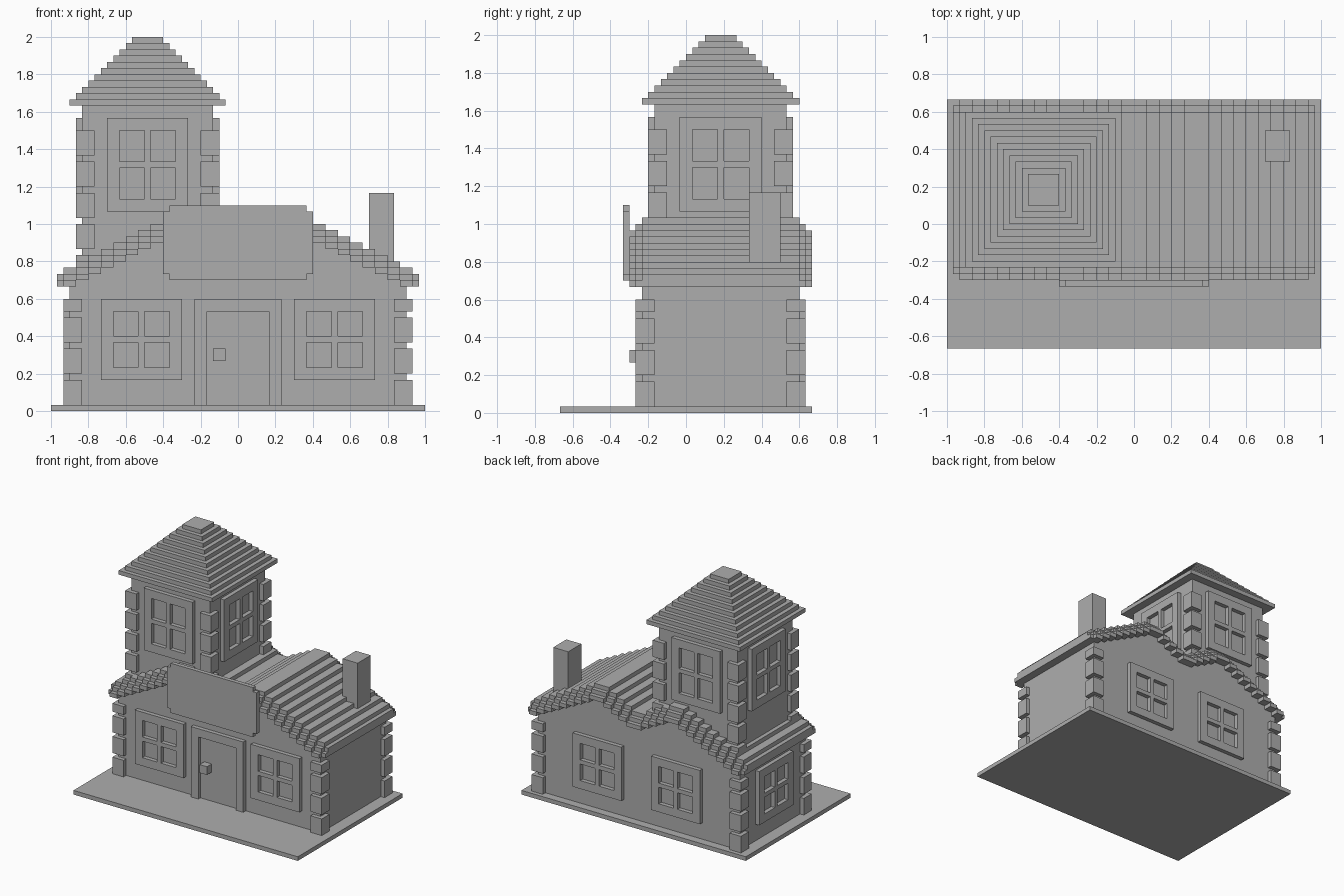
import bpy
import bmesh
from mathutils import Vector

U = 1 / 30  # one block of the modelling grid

cube = bpy.data.objects.get("Cube")
if cube:
    bpy.data.objects.remove(cube, do_unlink=True)

stone = bpy.data.materials.new("plain_grey")
stone.use_nodes = True
GREY = (0.42, 0.42, 0.42, 1)
stone.diffuse_color = GREY
stone.node_tree.nodes["Principled BSDF"].inputs["Base Color"].default_value = GREY


def finish(name, bm):
    bmesh.ops.recalc_face_normals(bm, faces=bm.faces)
    mesh = bpy.data.meshes.new(name)
    bm.to_mesh(mesh)
    bm.free()
    mesh.materials.append(stone)
    obj = bpy.data.objects.new(name, mesh)
    bpy.context.collection.objects.link(obj)
    return obj


def blocks(name, boxes):
    """Boxes given as (x0, x1, y0, y1, z0, z1) in grid units."""
    bm = bmesh.new()
    for x0, x1, y0, y1, z0, z1 in boxes:
        made = bmesh.ops.create_cube(bm, size=1)["verts"]
        size = Vector((x1 - x0, y1 - y0, z1 - z0)) * U
        mid = Vector((x0 + x1, y0 + y1, z0 + z1)) * U / 2
        for v in made:
            v.co = Vector(a * b for a, b in zip(v.co, size)) + mid
    return finish(name, bm)


def extrude_y(name, outline, y0, y1):
    """Extrude an outline in x and z from y0 to y1."""
    bm = bmesh.new()
    face = bm.faces.new([bm.verts.new((x * U, y0 * U, z * U)) for x, z in outline])
    out = bmesh.ops.extrude_face_region(bm, geom=[face])["geom"]
    for v in out:
        if isinstance(v, bmesh.types.BMVert):
            v.co.y = y1 * U
    return finish(name, bm)


def quoins(name, x0, x1, y0, y1, courses):
    """Stone blocks around the four corners."""
    boxes = []
    for z0, z1 in courses:
        for x in (x0, x1 - 3):
            for y in (y0, y1 - 3):
                boxes.append((x, x + 3, y, y + 3, z0, z1))
    return blocks(name, boxes)


def on_wall(side, wall, a0, a1, d0, d1, z0, z1):
    """Place a box on a wall; d is the distance out from it."""
    sign = -1 if side in ("front", "right") else 1
    lo, hi = sorted((wall + sign * d0, wall + sign * d1))
    if side in ("front", "back"):
        return (a0, a1, lo, hi, z0, z1)
    return (lo, hi, a0, a1, z0, z1)


def window(name, side, wall, a, z, height):
    """Raised frame with four recessed panes; a and z are its low corner."""
    width = 13
    cross = z + height // 2
    parts = [
        (a, a + 2, z, z + height),
        (a + width - 2, a + width, z, z + height),
        (a + 2, a + width - 2, z, z + 2),
        (a + 2, a + width - 2, z + height - 2, z + height),
        (a + 6, a + 7, z + 2, z + height - 2),
        (a + 2, a + 6, cross, cross + 1),
        (a + 7, a + width - 2, cross, cross + 1),
    ]
    blocks(name, [on_wall(side, wall, p, q, -0.3, 1, r, s) for p, q, r, s in parts])


# Ground slab and house body
blocks("ground_slab", [(-30, 30, -20, 20, 0, 1)])
blocks("house_walls", [(-27, 27, -7, 18, 1, 20)])
quoins("house_corner_stones", -28, 28, -8, 19, [(1, 5), (6, 10), (11, 15), (16, 18)])

# Door
blocks("door_frame", [(-7, -5, -8, -6.7, 1, 18), (5, 7, -8, -6.7, 1, 18),
                      (-5, 5, -8, -6.7, 16, 18)])
blocks("door_knob", [(-4, -2, -9, -7, 8, 10)])
blocks("door", [(-5, 5, -7.2, -6.8, 1, 16)])

# House windows
window("front_window_right", "front", -7, -22, 5, 13)
window("front_window_left", "front", -7, 9, 5, 13)
window("back_window_right", "back", 18, -17, 5, 13)
window("back_window_left", "back", 18, 4, 5, 13)
window("side_window", "right", -27, -1, 5, 13)


# Stepped twin-gable roof
def strips(reach):
    half = []
    for x in range(0, reach, 2):
        top = 31 - (x - 10) // 2 if x >= 10 else 31 - (8 - x) // 2
        half.append((x, min(x + 2, reach), top))
    return [(-b, -a, t) for a, b, t in reversed(half)] + half


def roof_layer(name, reach, drop, thick, y0, y1):
    """One slice of roof, lowered by drop; thick is None for a solid slice."""
    upper, lower = [], []
    for a, b, t in strips(reach):
        base = 20 if thick is None else max(20, t - thick)
        for pts, z in ((upper, t - drop), (lower, base)):
            if pts and pts[-1][1] == z:
                pts[-1] = (b, z)
            else:
                pts += [(a, z), (b, z)]
    extrude_y(name, upper + lower[::-1], y0, y1)


roof_layer("main_roof", 29, 0, None, -7, 18)
for place, wall, out in (("front", -7, -1), ("back", 18, 1)):
    roof_layer(place + "_roof_trim_inner", 29, 1, 3, wall, wall + out)
    roof_layer(place + "_roof_trim_outer", 28, 2, 3, wall + out, wall + 2 * out)

# Chimney
blocks("chimney", [(21, 25, 10, 15, 21, 35)])

# Blank sign board with notched corners
corner = [(12, 22), (12, 32), (11, 32), (11, 33)]
board = [(11, 21), (11, 22)] + corner
extrude_y("sign_board", board + [(-x, z) for x, z in reversed(board)], -10, -9)

# Tower
blocks("tower_walls", [(-25, -4, -5, 16, 20.5, 49)])
quoins("tower_corner_stones", -26, -3, -6, 17, [(z, z + 4) for z in range(21, 45, 5)])
window("tower_window_front", "front", -5, -21, 32, 15)
window("tower_window_back", "back", 16, -21, 32, 15)
window("tower_window_right", "right", -25, -1, 32, 15)
window("tower_window_left", "left", -4, -1, 32, 15)

# Stepped tower roof
blocks("tower_roof", [(-27 + i, -2 - i, -7 + i, 18 - i, 49 + i, 50 + i) for i in range(11)])
